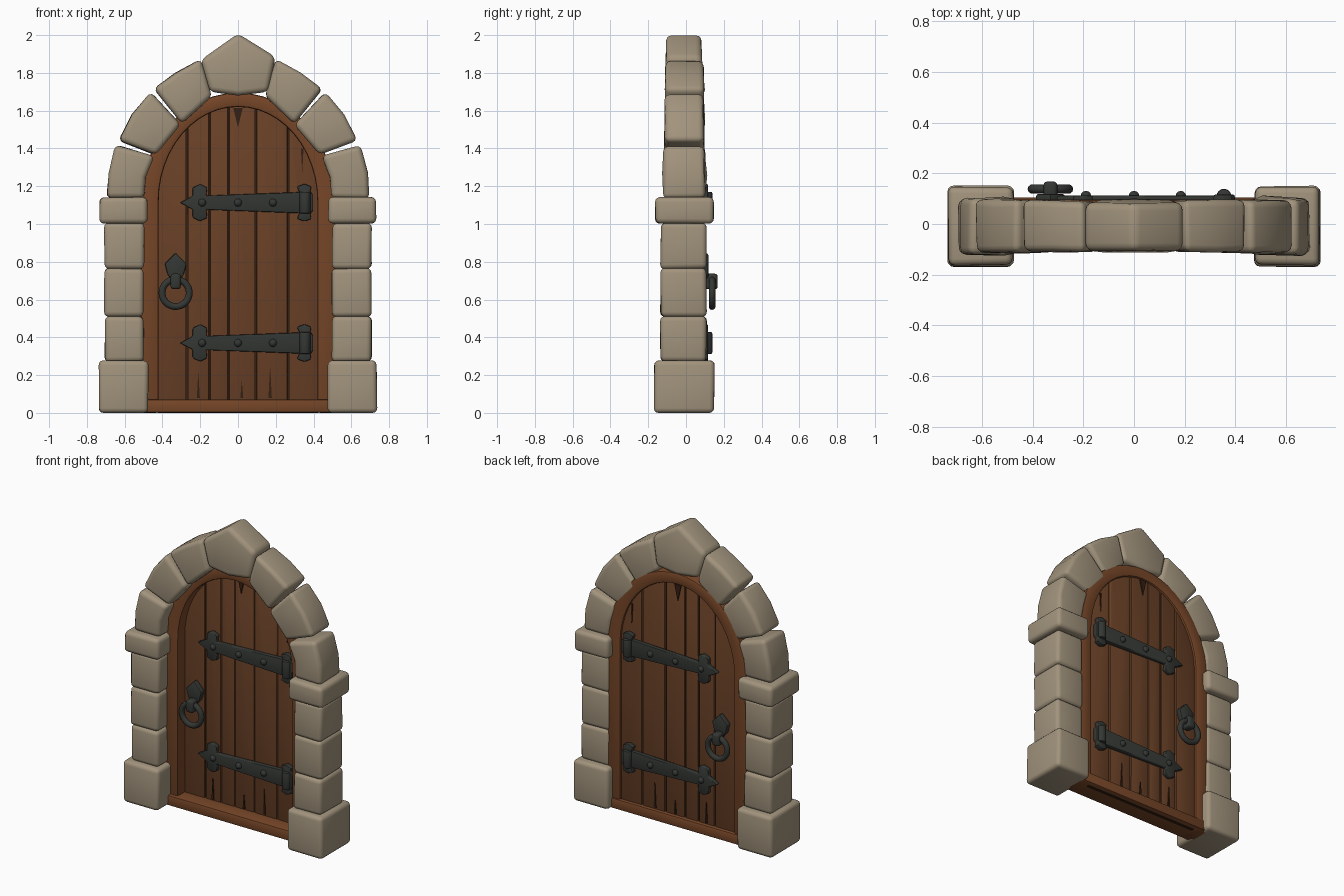
import bpy, bmesh, math, random
from mathutils import Matrix

if "Cube" in bpy.data.objects:
    bpy.data.objects.remove(bpy.data.objects["Cube"])

random.seed(4)


def material(name, rgb):
    m = bpy.data.materials.new(name)
    m.diffuse_color = (*rgb, 1)
    m.use_nodes = True
    m.node_tree.nodes["Principled BSDF"].inputs["Base Color"].default_value = m.diffuse_color
    return m


STONE = material("stone", (0.36, 0.295, 0.205))
FRAME = material("frame wood", (0.185, 0.062, 0.021))
PLANK = material("plank wood", (0.145, 0.053, 0.020))
GAP = material("dark gap", (0.035, 0.014, 0.006))
IRON = material("iron", (0.034, 0.038, 0.034))


def finish(bm, name, mat, bevel=0.0, segments=2):
    """Bevel the hard edges, shade smooth and add the object."""
    bmesh.ops.recalc_face_normals(bm, faces=bm.faces)
    if bevel:
        hard = [e for e in bm.edges if len(e.link_faces) == 2
                and e.calc_face_angle(0) > math.radians(25)]
        bmesh.ops.bevel(bm, geom=hard, offset=bevel, segments=segments,
                        profile=0.5, affect='EDGES', clamp_overlap=True)
    me = bpy.data.meshes.new(name)
    bm.to_mesh(me)
    bm.free()
    me.materials.append(mat)
    me.polygons.foreach_set("use_smooth", [True] * len(me.polygons))
    me.set_sharp_from_angle(angle=math.radians(38))
    ob = bpy.data.objects.new(name, me)
    bpy.context.collection.objects.link(ob)
    return ob


def prism(name, outline, y0, y1, mat, bevel=0.0, segments=2, jitter=0.0, taper=None):
    """Extrude an (x, z) outline from y0 to y1."""
    bm = bmesh.new()
    rows = [[bm.verts.new((x, y, z)) for x, z in outline] for y in (y0, y1)]
    bm.faces.new(rows[0])
    bm.faces.new(rows[1][::-1])
    n = len(outline)
    for i in range(n):
        j = (i + 1) % n
        bm.faces.new((rows[0][i], rows[1][i], rows[1][j], rows[0][j]))
    for v in bm.verts:
        if taper and v.co.z > taper:
            v.co.y = v.co.y * 0.88 - 0.006
        if jitter:
            v.co.x += random.uniform(-jitter, jitter)
            v.co.y += random.uniform(-jitter, jitter)
            if v.co.z > 0.01:
                v.co.z += random.uniform(-jitter, jitter) * 0.6
    return finish(bm, name, mat, bevel, segments)


def rect(x0, x1, z0, z1):
    return [(x0, z0), (x1, z0), (x1, z1), (x0, z1)]


def flip(points, s):
    return [(s * x, z) for x, z in points]


# ---- stone surround ----
arch = [
    [(0.695, 1.135), (0.685, 1.27), (0.648, 1.42), (0.445, 1.36), (0.485, 1.25), (0.495, 1.135)],
    [(0.632, 1.44), (0.56, 1.58), (0.462, 1.698), (0.30, 1.525), (0.435, 1.365)],
    [(0.448, 1.715), (0.33, 1.80), (0.198, 1.872), (0.14, 1.675), (0.295, 1.53)],
]
arch_y = [(-0.12, 0.10), (-0.115, 0.095), (-0.11, 0.093)]
for s, side in ((-1, "left"), (1, "right")):
    prism(side + "_base_stone", flip(rect(0.475, 0.735, 0, 0.277), s),
          -0.168, 0.150, STONE, 0.025, 3, 0.003)
    for i, (z0, z1) in enumerate(((0.27, 0.512), (0.508, 0.766), (0.762, 1.005))):
        prism(f"{side}_jamb_stone_{i}", flip(rect(0.498, 0.706, z0, z1), s),
              -0.134, 0.108, STONE, 0.026, 3, 0.004)
    prism(side + "_band_stone", flip(rect(0.478, 0.732, 1.003, 1.142), s),
          -0.163, 0.147, STONE, 0.026, 3, 0.003)
    for i, (pts, (y0, y1)) in enumerate(zip(arch, arch_y)):
        prism(f"{side}_arch_stone_{i}", flip(pts, s), y0, y1, STONE, 0.028, 3, 0.004)
prism("keystone", [(-0.198, 1.868), (0, 2.008), (0.198, 1.885), (0.16, 1.70),
                   (0, 1.68), (-0.15, 1.70)],
      -0.113, 0.10, STONE, 0.03, 3, 0, 1.8)


# ---- wooden frame: arched ring and sill ----
def arch_line(w, h, n=24):
    pts = [(-w, 0.0)]
    pts += [(-w * math.cos(math.pi * i / n), 1.12 + h * math.sin(math.pi * i / n))
            for i in range(n + 1)]
    return pts + [(w, 0.0)]


bm = bmesh.new()
inner = [bm.verts.new((x, -0.035, z)) for x, z in arch_line(0.42, 0.50)]
outer = [bm.verts.new((x, -0.035, z)) for x, z in arch_line(0.515, 0.575)]
for i in range(len(inner) - 1):
    bm.faces.new((inner[i], inner[i + 1], outer[i + 1], outer[i]))
ext = bmesh.ops.extrude_face_region(bm, geom=list(bm.faces))
for v in ext["geom"]:
    if isinstance(v, bmesh.types.BMVert):
        v.co.y = 0.096
finish(bm, "door_frame", FRAME, 0.012, 2)
prism("sill", rect(-0.49, 0.49, 0.003, 0.072), -0.06, 0.105, FRAME, 0.01)

# ---- door: dark core with planks on both sides ----
prism("door_core", arch_line(0.425, 0.505), 0.05, 0.07, GAP)


def top_z(x):
    return 1.12 + 0.51 * math.sqrt(max(0, 1 - (x / 0.43) ** 2))


edges = [-0.43, -0.27, -0.15, -0.05, 0.095, 0.265, 0.43]
for i, (a, b) in enumerate(zip(edges, edges[1:])):
    a, b = a + 0.004, b - 0.004
    pts = [(a, 0.05), (b, 0.05)]
    pts += [(b + (a - b) * k / 8, top_z(b + (a - b) * k / 8)) for k in range(9)]
    d = random.uniform(-0.003, 0.003)
    prism(f"plank_{i}", pts, 0.036 + d, 0.084 - d, PLANK, 0.005)

# ---- iron fittings, the same on both faces of the door ----
MID = 0.06
half_strap = [(-0.24, 0.035), (-0.24, 0.08), (-0.20, 0.098), (-0.162, 0.08),
              (-0.168, 0.037), (0.33, 0.056)]
strap = [(-0.308, 0)] + half_strap + [(x, -z) for x, z in half_strap[::-1]]
half_plate = [(0.325, 0.055), (0.312, 0.085), (0.352, 0.10), (0.39, 0.085),
              (0.382, 0.06), (0.398, 0.04)]
plate = half_plate + [(x, -z) for x, z in half_plate[::-1]]
handle_plate = [(-0.33, 0.848), (-0.388, 0.79), (-0.372, 0.73), (-0.33, 0.68),
                (-0.288, 0.73), (-0.272, 0.79)]


def ring(name, centre, major, minor, n=32, m=10):
    bm = bmesh.new()
    grid = []
    for i in range(n):
        a = 2 * math.pi * i / n
        grid.append([bm.verts.new((
            centre[0] + (major + minor * math.cos(2 * math.pi * j / m)) * math.cos(a),
            centre[1] + minor * math.sin(2 * math.pi * j / m),
            centre[2] + (major + minor * math.cos(2 * math.pi * j / m)) * math.sin(a)))
            for j in range(m)])
    for i in range(n):
        for j in range(m):
            k, l = (i + 1) % n, (j + 1) % m
            bm.faces.new((grid[i][j], grid[k][j], grid[k][l], grid[i][l]))
    finish(bm, name, IRON)


for s, face in ((-1, "front"), (1, "back")):
    def at(d):
        return MID + s * d

    for zc, level in ((0.37, "lower"), (1.113, "upper")):
        tag = f"{face}_{level}_hinge"
        prism(tag + "_strap", [(x, z + zc) for x, z in strap], at(0.02), at(0.052), IRON, 0.007)
        prism(tag + "_plate", [(x, z + zc) for x, z in plate], at(0.02), at(0.056), IRON, 0.007)
        # vertical knuckle
        bm = bmesh.new()
        bmesh.ops.create_cone(bm, cap_ends=True, segments=16, radius1=0.029, radius2=0.029,
                              depth=0.115, matrix=Matrix.Translation((0.355, at(0.05), zc)))
        finish(bm, tag + "_knuckle", IRON, 0.006)
        # domed rivets
        for i, x in enumerate((-0.19, 0.0, 0.185)):
            bm = bmesh.new()
            bmesh.ops.create_uvsphere(bm, u_segments=12, v_segments=8, radius=0.021,
                                      matrix=Matrix.Translation((x, at(0.050), zc)))
            finish(bm, f"{tag}_rivet_{i}", IRON)
    prism(face + "_handle_plate", handle_plate, at(0.02), at(0.058), IRON, 0.008)
    prism(face + "_handle_loop", rect(-0.357, -0.303, 0.655, 0.737), at(0.04), at(0.108),
          IRON, 0.015, 3)
    ring(face + "_handle_ring", (-0.33, at(0.078), 0.635), 0.072, 0.018)

    # painted cracks in the planks
    for i, (x, z0, z1, w) in enumerate(((0.0, 1.615, 1.51, 0.025), (-0.21, 0.08, 0.22, 0.008),
                                        (0.17, 0.08, 0.25, 0.009), (0.34, 1.40, 1.27, 0.007),
                                        (0.02, 0.08, 0.17, 0.008))):
        prism(f"{face}_crack_{i}", [(x - w, z0), (x + w, z0), (x, z1)],
              at(0.022), at(0.0285), GAP)
